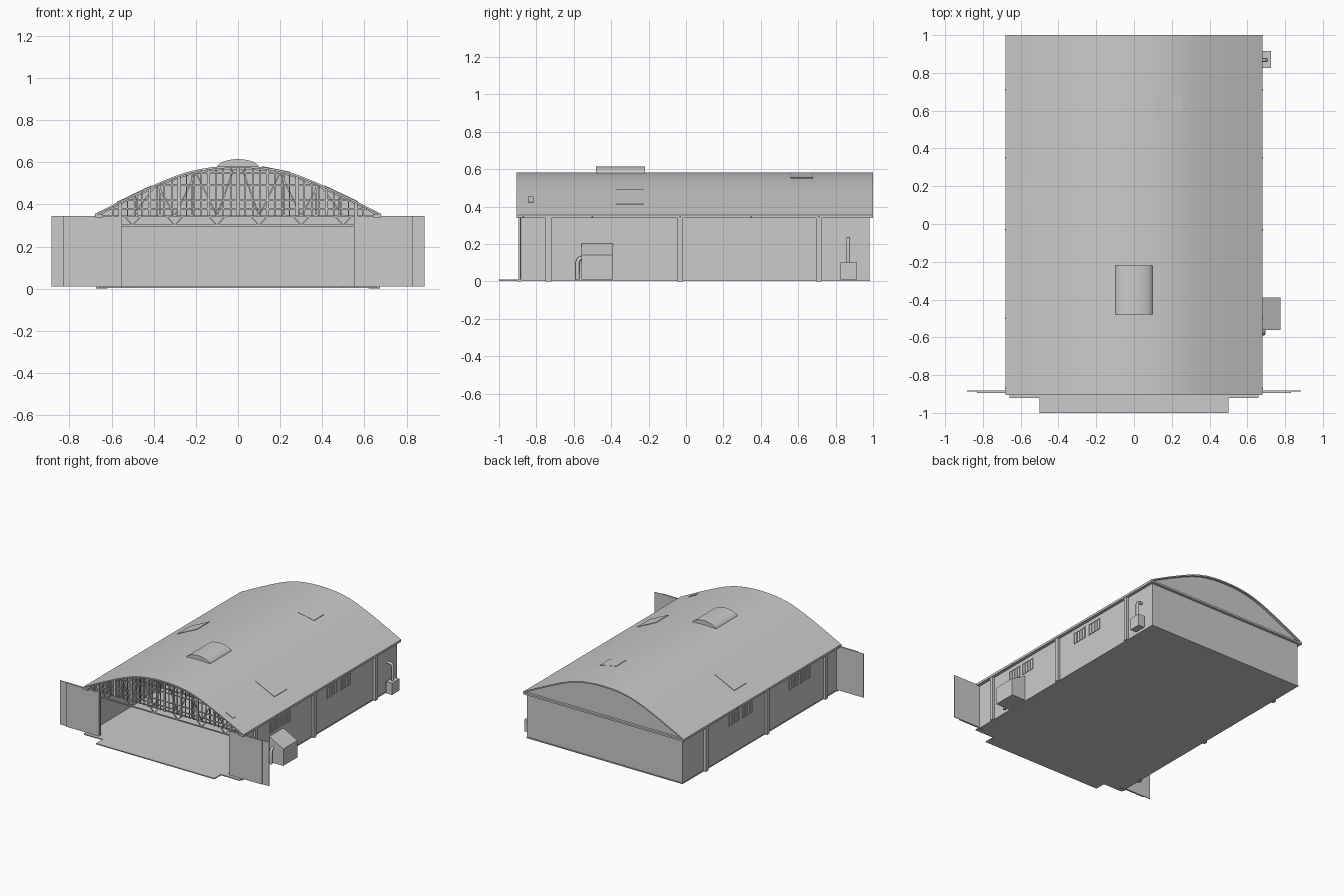
import bpy, bmesh, math
from mathutils import Vector, Matrix

if "Cube" in bpy.data.objects:
    bpy.data.objects.remove(bpy.data.objects["Cube"])

grey = bpy.data.materials.new("plain grey")
grey.use_nodes = True
GREY = (0.6, 0.6, 0.6, 1)
grey.diffuse_color = GREY
grey.node_tree.nodes["Principled BSDF"].inputs["Base Color"].default_value = GREY


def finish(name, bm, smooth=False):
    bmesh.ops.recalc_face_normals(bm, faces=bm.faces)
    me = bpy.data.meshes.new(name)
    bm.to_mesh(me)
    bm.free()
    me.materials.append(grey)
    ob = bpy.data.objects.new(name, me)
    bpy.context.collection.objects.link(ob)
    if smooth:
        bpy.ops.object.select_all(action='DESELECT')
        ob.select_set(True)
        bpy.context.view_layer.objects.active = ob
        bpy.ops.object.shade_smooth_by_angle(angle=math.radians(30))
    return ob


def add_box(bm, x0, x1, y0, y1, z0, z1):
    m = Matrix.Translation(((x0 + x1) / 2, (y0 + y1) / 2, (z0 + z1) / 2))
    bmesh.ops.create_cube(bm, size=1, matrix=m @ Matrix.Diagonal((x1 - x0, y1 - y0, z1 - z0, 1)))


def boxes(name, *sizes):
    bm = bmesh.new()
    for s in sizes:
        add_box(bm, *s)
    return finish(name, bm)


def add_bar(bm, a, b, y, w):
    # Square bar from a to b, both (x, z), at depth y
    d = Vector((b[0] - a[0], 0, b[1] - a[1]))
    m = Matrix.Translation(((a[0] + b[0]) / 2, y, (a[1] + b[1]) / 2))
    m = m @ d.to_track_quat('Z', 'Y').to_matrix().to_4x4()
    bmesh.ops.create_cube(bm, size=1, matrix=m @ Matrix.Diagonal((w, w, d.length, 1)))


def add_prism(bm, profile, axis, lo, hi):
    # Extrude a closed profile along y (points are x, z)
    def pt(p, t):
        return (p[0], t, p[1]) if axis == 'y' else (t, p[0], p[1])
    a = [bm.verts.new(pt(p, lo)) for p in profile]
    b = [bm.verts.new(pt(p, hi)) for p in profile]
    n = len(profile)
    for i in range(n):
        bm.faces.new((a[i], a[(i + 1) % n], b[(i + 1) % n], b[i]))
    bm.faces.new(a)
    bm.faces.new(b)


def prism(name, profile, lo, hi, smooth=False):
    bm = bmesh.new()
    add_prism(bm, profile, 'y', lo, hi)
    return finish(name, bm, smooth)


def pipe(name, points, r):
    cu = bpy.data.curves.new(name, 'CURVE')
    cu.dimensions = '3D'
    cu.bevel_depth = r
    cu.bevel_resolution = 2
    cu.use_fill_caps = True
    sp = cu.splines.new('POLY')
    sp.points.add(len(points) - 1)
    for p, q in zip(sp.points, points):
        p.co = (*q, 1)
    cu.materials.append(grey)
    ob = bpy.data.objects.new(name, cu)
    bpy.context.collection.objects.link(ob)


# Roof curve
EAVE, FLOOR = 0.345, 0.01
HALF = [(0, .583), (.06, .582), (.12, .577), (.18, .568), (.24, .554), (.30, .534),
        (.36, .51), (.42, .483), (.49, .45), (.56, .416), (.68, .355)]


def roof_z(x):
    x = abs(x)
    for (x0, z0), (x1, z1) in zip(HALF, HALF[1:]):
        if x <= x1:
            return z0 + (z1 - z0) * (x - x0) / (x1 - x0)
    return HALF[-1][1]


arc = [(-x, z) for x, z in HALF[:0:-1]] + HALF
prism("roof", arc + [(x, z - 0.01) for x, z in arc[::-1]], -0.905, 1.0, True)

# Floor with apron
boxes("floor", (-.66, .66, -.92, .985, .002, FLOOR))
boxes("apron", (-.5, .5, -1, -.92, .002, FLOOR))

# Walls and closed back gable
for side, s in (("left", 1), ("right", -1)):
    xs = sorted((s * .645, s * .657))
    boxes(side + "_wall", (*xs, -.88, .98, FLOOR, EAVE))
    boxes(side + "_eave", (*sorted((s * .64, s * .68)), -.905, 1.0, .338, .352))
    xs = sorted((s * .55, s * .657))
    boxes(side + "_front_wall", (*xs, -.88, -.868, FLOOR, EAVE))
boxes("back_wall", (-.657, .657, .968, .98, FLOOR, EAVE))
boxes("back_ledge", (-.68, .68, .965, 1.0, .338, .352))
prism("back_gable", [(x * .99, z - .005) for x, z in arc], .97, .982)

# Side pillars and barred windows
for side, s in (("left", 1), ("right", -1)):
    bm = bmesh.new()
    for y in (-.735, -.03, .71):
        add_box(bm, *sorted((s * .65, s * .675)), y - .015, y + .015, 0, EAVE)
    finish(side + "_pillars", bm)
    bm = bmesh.new()
    for y0, y1 in ((-.555, -.45), (-.415, -.31), (.14, .255), (.3, .415)):
        xs = sorted((s * .655, s * .662))
        for z in (.225, .305):
            add_box(bm, *xs, y0, y1, z, z + .006)
        for i in range(5):
            y = y0 + (y1 - y0) * i / 4
            add_box(bm, *xs, y - .003, y + .003, .225, .311)
    finish(side + "_window_frames", bm)

# Sliding doors, pushed open
for side, s in (("left", 1), ("right", -1)):
    boxes(side + "_inner_door", (*sorted((s * .55, s * .83)), -.895, -.888, FLOOR, EAVE))
    boxes(side + "_outer_door", (*sorted((s * .62, s * .885)), -.887, -.882, FLOOR, EAVE))
    boxes(side + "_door_rail", (*sorted((s * .62, s * .665)), -.9, -.88, 0, FLOOR))


# Roof trusses
def truss(name, y):
    bm = bmesh.new()
    for z, w in ((.30, .655 if y > -.8 else .55), (EAVE, .65)):
        add_bar(bm, (-w, z), (w, z), y, .008)
    for i in range(6):
        x = -.5 + .2 * i
        for d in (-.04, .04):
            add_bar(bm, (x, .30), (x + d, EAVE), y, .006)
    for s in (1, -1):
        for x in (.07, .22, .37, .48):
            add_bar(bm, (s * x, EAVE), (s * x, roof_z(x) - .01), y, .008)
        for a, b in ((.1, .2), (.1, .02), (.3, .2), (.3, .38), (.5, .4)):
            add_bar(bm, (s * a, EAVE), (s * b, roof_z(b) - .012), y, .007)
    for a, b in zip(arc, arc[1:]):
        add_bar(bm, (a[0], a[1] - .013), (b[0], b[1] - .013), y, .008)
    finish(name, bm)


for i, y in enumerate((-.87, -.5, -.03, .35, .71)):
    truss("truss_%d" % (i + 1), y)

# Front gable lattice
bm = bmesh.new()
for i in range(-17, 18):
    x = i * .035
    add_bar(bm, (x, EAVE), (x, roof_z(x) - .008), -.885, .006 if i % 4 else .014)
for z in (.38, .42, .49, .55):
    w = max(x for x in [k * .01 for k in range(68)] if roof_z(x) > z + .006)
    add_bar(bm, (-w, z), (w, z), -.885, .007)
finish("front_gable_lattice", bm)

# Ridge vent
hood = [(.1 * math.sin(t * math.pi / 20), .572 + .043 * math.cos(t * math.pi / 20)) for t in range(-10, 11)]
prism("ridge_vent", hood, -.48, -.22, True)

# Roof patches lying on the curve
for i, (x0, x1, y0, y1) in enumerate(((.41, .57, -.375, -.225), (.115, .25, .56, .68),
                                      (-.575, -.41, .09, .24), (.49, .55, -.845, -.815))):
    z0, z1 = roof_z(x0), roof_z(x1)
    prism("roof_patch_%d" % (i + 1),
          [(x0, z0 - .004), (x1, z1 - .004), (x1, z1 + .004), (x0, z0 + .004)], y0, y1)

# Sloped-top bin with bent pipe
prism("storage_bin", [(.655, FLOOR), (.775, FLOOR), (.775, .14), (.655, .205)], -.56, -.39)
pipe("bin_pipe", [(.685, -.58, FLOOR), (.685, -.58, .1), (.685, -.573, .118),
                  (.685, -.56, .125), (.685, -.53, .125)], .011)

# Small heater with flue
boxes("heater", (.675, .725, .825, .915, FLOOR, .1))
pipe("heater_flue", [(.7, .868, .09), (.7, .868, .205), (.695, .868, .22),
                     (.683, .868, .226), (.65, .868, .226)], .01)
